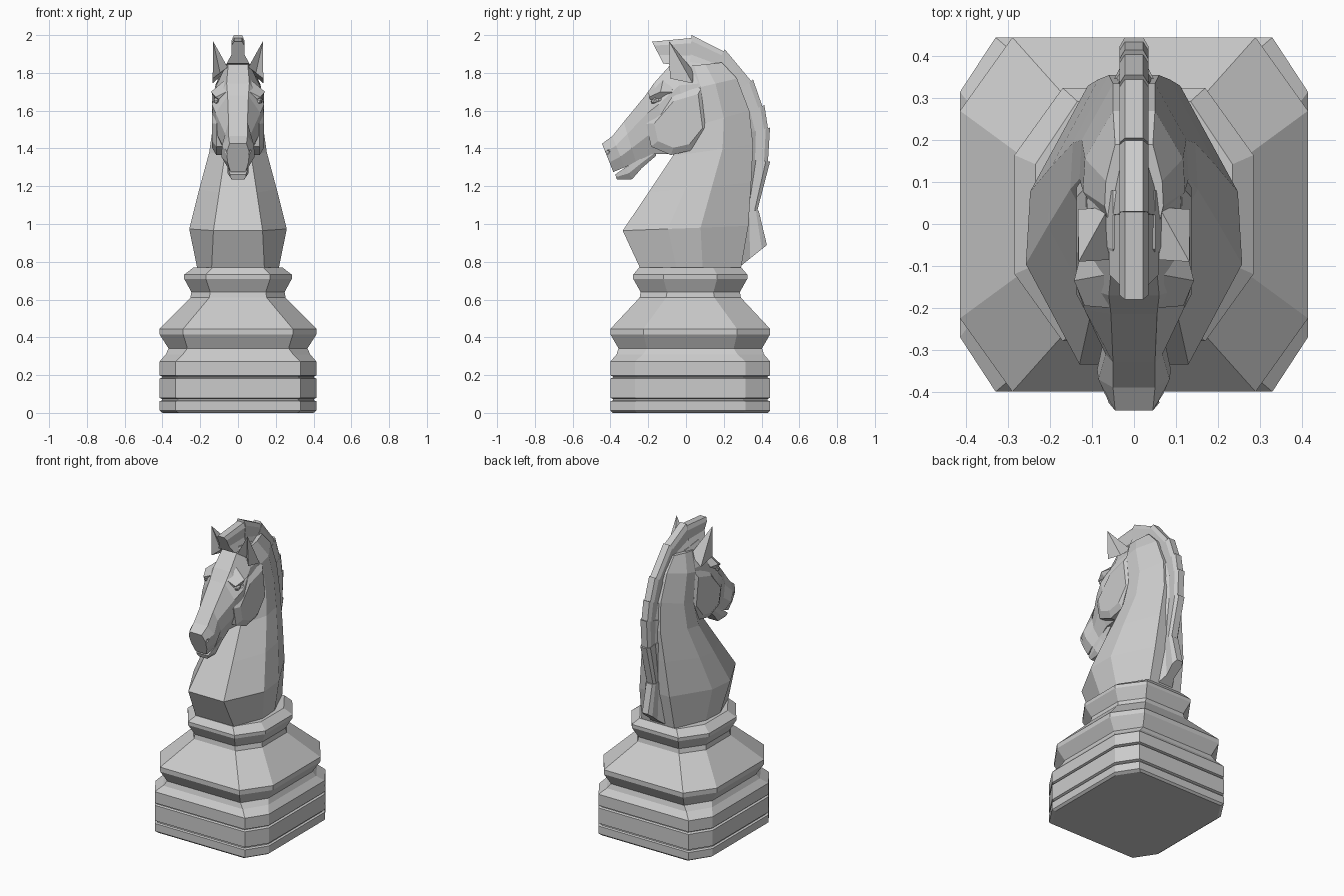
import bpy, bmesh
from mathutils import Vector


def make(name, bm):
    bmesh.ops.recalc_face_normals(bm, faces=bm.faces)
    me = bpy.data.meshes.new(name)
    bm.to_mesh(me)
    bm.free()
    ob = bpy.data.objects.new(name, me)
    bpy.context.collection.objects.link(ob)
    return ob


def loft(name, rings):
    """Skin a list of equal-length point rings and cap both ends."""
    bm = bmesh.new()
    vs = [[bm.verts.new(p) for p in r] for r in rings]
    n = len(vs[0])
    for a, b in zip(vs, vs[1:]):
        for i in range(n):
            j = (i + 1) % n
            bm.faces.new((a[i], a[j], b[j], b[i]))
    bm.faces.new(vs[0])
    bm.faces.new(vs[-1])
    return make(name, bm)


def mirror(half):
    """Close a half ring (x > 0) with its mirror image."""
    return half + [(-x, y, z) for x, y, z in reversed(half)]


def section(front, back, stations):
    """Ring spanning front-back in the yz plane; stations = (t, half width)."""
    f, b = Vector(front), Vector(back)
    return mirror([(w, *f.lerp(b, t)) for t, w in stations])


def gem(name, loc, scale, rot_x=0, sub=1):
    bpy.ops.mesh.primitive_ico_sphere_add(subdivisions=sub, radius=1, location=loc, rotation=(rot_x, 0, 0))
    ob = bpy.context.object
    ob.name, ob.scale = name, scale
    return ob


# Stepped base with chamfered corners: z, half x, half y, corner cut x, corner cut y
BASE = [(0, .40, .41, .085, .13), (.012, .415, .4225, .085, .13), (.062, .415, .4225, .085, .13),
        (.066, .402, .41, .085, .13), (.074, .402, .41, .085, .13), (.08, .415, .4225, .085, .13),
        (.182, .415, .4225, .085, .13), (.187, .402, .41, .085, .13), (.193, .402, .41, .085, .13),
        (.198, .415, .4225, .085, .13), (.272, .415, .4225, .085, .13), (.31, .382, .39, .09, .14),
        (.342, .368, .38, .10, .15), (.415, .415, .4225, .125, .175), (.445, .415, .4225, .125, .175),
        (.61, .252, .268, .10, .14), (.64, .247, .263, .10, .14), (.71, .285, .302, .115, .16),
        (.732, .285, .302, .115, .16), (.77, .235, .27, .10, .15)]
CY = .0225
rings = []
for z, hx, hy, cx, cy in BASE:
    rings.append([(x, CY + y, z) for x, y in (
        (hx - cx, hy), (hx, hy - cy), (hx, cy - hy), (hx - cx, -hy),
        (cx - hx, -hy), (-hx, cy - hy), (-hx, hy - cy), (cx - hx, hy))])
loft("stepped_base", rings)

# Neck and chest: front point, back point, front / side / rear half widths
NECK = [((-.24, .76), (.29, .76), .14, .215, .12),
        ((-.335, .965), (.33, .99), .13, .258, .11),
        ((-.20, 1.165), (.345, 1.22), .10, .205, .085),
        ((-.07, 1.36), (.355, 1.42), .07, .152, .06),
        ((-.02, 1.50), (.335, 1.60), .06, .13, .05),
        ((-.03, 1.70), (.27, 1.77), .06, .122, .05),
        ((-.04, 1.83), (.19, 1.855), .05, .07, .045)]
loft("neck", [section(f, b, [(0, a), (.36, w), (.62, w * .96), (1, c)])
              for f, b, a, w, c in NECK])

# Head: brow-line point, jaw-line point, top / upper / lower / bottom half widths
HEAD = [((.08, 1.85), (.10, 1.50), .05, .11, .12, .09),
        ((-.06, 1.868), (.02, 1.42), .05, .115, .128, .09),
        ((-.17, 1.745), (-.09, 1.37), .06, .138, .128, .075),
        ((-.215, 1.68), (-.18, 1.37), .055, .118, .112, .065),
        ((-.33, 1.54), (-.265, 1.33), .05, .068, .075, .05),
        ((-.39, 1.465), (-.325, 1.30), .05, .085, .088, .055),
        ((-.445, 1.425), (-.385, 1.275), .045, .06, .055, .04)]
head = loft("head", [section(t, b, [(0, a), (.3, u), (.66, l), (1, c)])
                     for t, b, a, u, l, c in HEAD])

# Lower jaw and lip
JAW = [((-.16, 1.40), (-.16, 1.36), .06, .05), ((-.25, 1.34), (-.235, 1.295), .055, .04),
       ((-.32, 1.30), (-.285, 1.237), .055, .035), ((-.375, 1.262), (-.365, 1.235), .042, .03)]
loft("lower_jaw", [section(t, b, [(0, a), (.5, a), (1, c)]) for t, b, a, c in JAW])

# Cheek plates: bevelled outline standing proud of the neck
CHEEK = [(-.21, 1.53), (-.185, 1.41), (-.08, 1.365), (.03, 1.39), (.118, 1.50), (.088, 1.73), (-.08, 1.68)]
mid = Vector((-.02, 1.54))
rings = []
for x, s in ((-.137, .78), (-.115, 1), (.115, 1), (.137, .78)):
    rings.append([(x, *mid.lerp(Vector(p), s)) for p in CHEEK])
loft("cheeks", rings)

# Eye sockets, eyes, brows, nostrils and ears on both sides
for side, s in (("left", 1), ("right", -1)):
    for part, loc, sc, rot in (("socket", (s * .137, -.165, 1.655), (.03, .045, .02), .35),
                               ("nostril", (s * .078, -.42, 1.375), (.025, .018, .032), -.5)):
        cut = gem(f"{side}_{part}_cutter", loc, sc, rot)
        cut.hide_render = True
        cut.hide_set(True)
        mod = head.modifiers.new(part, 'BOOLEAN')
        mod.operation, mod.object, mod.solver = 'DIFFERENCE', cut, 'EXACT'
    gem(f"{side}_eye", (s * .113, -.163, 1.653), (.018, .026, .017), .3)
    brow = [[(s * .06, -.20, 1.70), (s * .118, -.195, 1.672), (s * .10, -.19, 1.66)],
            [(s * .06, -.12, 1.77), (s * .143, -.135, 1.70), (s * .12, -.13, 1.66)],
            [(s * .06, -.06, 1.78), (s * .128, -.075, 1.70), (s * .10, -.07, 1.67)]]
    loft(f"{side}_brow", brow)
    # Ear: hollow-fronted spike
    bm = bmesh.new()
    ring = [bm.verts.new(p) for p in (
        (s * .055, -.085, 1.83), (s * .095, -.045, 1.80), (s * .134, -.085, 1.77),
        (s * .134, .035, 1.745), (s * .06, .04, 1.81))]
    tip = bm.verts.new((s * .132, -.09, 1.968))
    for i in range(5):
        bm.faces.new((ring[i], ring[(i + 1) % 5], tip))
    bm.faces.new(ring)
    make(f"{side}_ear", bm)

# Mane: stepped chain of blocks following the crest; outer and inner edge points
MANE = [((-.18, 1.965), (-.12, 1.85)), ((.03, 2.0), (.02, 1.83)), ((.205, 1.925), (.14, 1.80)),
        ((.355, 1.765), (.24, 1.68)), ((.415, 1.63), (.29, 1.57)), ((.445, 1.51), (.32, 1.48)),
        ((.445, 1.33), (.32, 1.34)), ((.385, 1.07), (.30, 1.08)), ((.443, .90), (.28, .77))]
for i, ((o0, i0), (o1, i1)) in enumerate(zip(MANE, MANE[1:])):
    rings = []
    for (o, n), grow in (((o0, i0), 0), ((o1, i1), -.09)):
        a, b = Vector(o), Vector(n)
        a = a.lerp(b, -grow)
        rings.append(mirror([(.022, *a), (.035, *a.lerp(b, .18)), (.035 + grow * .06, *a.lerp(b, .6)), (.06, *b)]))
    loft(f"mane_lock_{i + 1}", rings)
